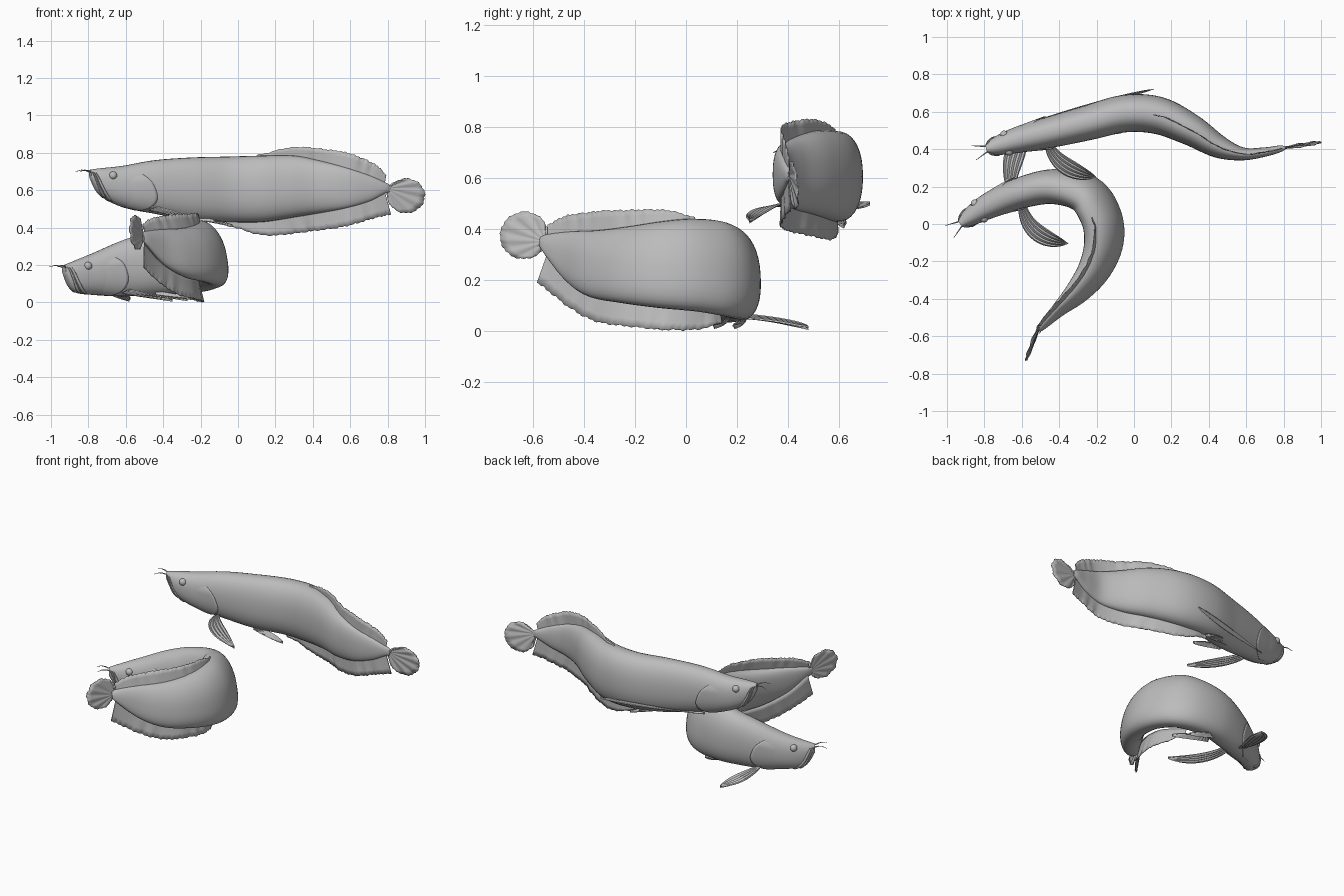
import bpy, bmesh, math
from mathutils import Vector

cube = bpy.data.objects.get("Cube")
if cube:
    bpy.data.objects.remove(cube)

SKIN = bpy.data.materials.new("fish_grey")
SKIN.use_nodes = True
SKIN.diffuse_color = (0.5, 0.5, 0.5, 1)
SKIN.node_tree.nodes["Principled BSDF"].inputs["Base Color"].default_value = (0.5, 0.5, 0.5, 1)
UP = Vector((0, 0, 1))


def finish(obj, thick=0):
    obj.data.materials.append(SKIN)
    bpy.ops.object.select_all(action="DESELECT")
    obj.select_set(True)
    bpy.context.view_layer.objects.active = obj
    if thick:
        mod = obj.modifiers.new("thickness", "SOLIDIFY")
        mod.thickness, mod.offset = thick, 0
    bpy.ops.object.shade_smooth_by_angle(angle=math.radians(50))


def sheet(name, fn, rows, cols, closed=False, thick=0):
    """Grid surface from fn(s, t); closed wraps t and caps both ends."""
    bm = bmesh.new()
    n = cols if closed else cols + 1
    grid = [[bm.verts.new(fn(i / rows, j / cols)) for j in range(n)] for i in range(rows + 1)]
    for a, b in zip(grid, grid[1:]):
        for j in range(cols):
            k = (j + 1) % n
            bm.faces.new((a[j], a[k], b[k], b[j]))
    if closed:
        bm.faces.new(grid[0])
        bm.faces.new(grid[-1])
    bmesh.ops.remove_doubles(bm, verts=bm.verts, dist=1e-5)
    bmesh.ops.recalc_face_normals(bm, faces=bm.faces)
    mesh = bpy.data.meshes.new(name)
    bm.to_mesh(mesh)
    bm.free()
    obj = bpy.data.objects.new(name, mesh)
    bpy.context.collection.objects.link(obj)
    finish(obj, thick)


def spline(keys, u):
    """Catmull-Rom value of a list of vectors at index u."""
    last = len(keys) - 1
    i = max(0, min(int(u), last - 1))
    f = u - i
    p = [Vector(keys[max(0, min(last, i + d))]) for d in (-1, 0, 1, 2)]
    return p[1] + f * 0.5 * (p[2] - p[0] + f * (
        2 * p[0] - 5 * p[1] + 4 * p[2] - p[3] + f * (3 * (p[1] - p[2]) + p[3] - p[0])))


def tube(name, points, radius):
    curve = bpy.data.curves.new(name, "CURVE")
    curve.dimensions = "3D"
    curve.bevel_depth, curve.bevel_resolution = radius, 2
    line = curve.splines.new("POLY")
    line.points.add(len(points) - 1)
    for k, (dot, p) in enumerate(zip(line.points, points)):
        dot.co = (*p, 1)
        dot.radius = 1 - 0.7 * k / (len(points) - 1)
    obj = bpy.data.objects.new(name, curve)
    bpy.context.collection.objects.link(obj)
    curve.materials.append(SKIN)


def blade(name, root, mid, tip, width, across=(0, 0, 0)):
    """Pleated paired fin along a bent centreline."""
    root, mid, tip = map(Vector, (root, mid, tip))

    def fn(s, t):
        p = (1 - s) ** 2 * root + 2 * s * (1 - s) * mid + s * s * tip
        d = (1 - s) * (mid - root) + s * (tip - mid)
        side = Vector(across) if any(across) else d.cross(UP).normalized()
        w = width * (0.35 + 1.3 * s) * (1 - s ** 3)
        pleat = 0.004 * math.sin(t * 9 * math.pi) * (0.3 + s)
        return p + side * w * (t - 0.5) + UP * (pleat - 0.02 * (t - 0.5) * (1 - s))
    sheet(name, fn, 14, 18, thick=0.005)


def fish(tag, keys, roll, tail_mid, flow):
    """keys: x, y, top, bottom, half width from snout to tail root; roll tips the rear body."""
    last = len(keys) - 1

    def frame(u):
        x, y, top, low, half = spline(keys, u)
        d = spline([k[:2] for k in keys], min(u + 0.1, last)) - spline([k[:2] for k in keys], max(u - 0.1, 0))
        d = Vector((d.x, d.y, 0)).normalized()
        half = max(half, 0.004)
        lean = roll * half * max(0, min(1, (u - 3.5) / 2))
        return Vector((x, y, 0)), d, Vector((d.y, -d.x, 0)), top, low, half, lean

    def skin(u, ang, grow=0.0):
        p, d, side, top, low, half, lean = frame(u)
        c, s = math.cos(ang), math.sin(ang)
        wide = math.copysign(abs(c) ** 0.88, c) * (half + grow) + lean * s
        tall = math.copysign(abs(s) ** 0.88, s) * ((top - low) / 2 + grow * 0.5)
        return p + side * wide + UP * ((top + low) / 2 + tall)

    sheet(tag + "_body", lambda s, t: skin(s * last, t * math.tau), 84, 36, closed=True)

    for sign, word in ((1, "left"), (-1, "right")):
        def turn(a):
            return a if sign > 0 else math.pi - a

        # gill cover: front and top sink into the skin, bowed rear edge stands proud
        def gill(s, t):
            rear = 2.5 + 0.5 * math.sin(math.pi * t)
            rise = s * min(1, 5 * (1 - t))
            return skin(1.95 + (rear - 1.95) * s, turn(-1.3 + 1.9 * t), -0.005 + 0.011 * rise)
        sheet(f"{tag}_{word}_gill_cover", gill, 12, 24, thick=0.003)

        # slanted lip and jaw plates
        for n, shift in enumerate((0.0, 0.28)):
            def jaw(s, t):
                a = 0.55 - 1.75 * s
                return skin(0.15 + shift + 0.95 * s + 0.2 * t, turn(a), 0.006 * math.sin(math.pi * t))
            sheet(f"{tag}_{word}_jaw_plate_{n + 1}", jaw, 14, 6, thick=0.003)

        # eye
        spot = skin(1.55, turn(0.5)) - frame(1.55)[2] * sign * 0.008
        bpy.ops.mesh.primitive_uv_sphere_add(segments=20, ring_count=12, radius=0.022, location=spot)
        bpy.context.object.name = f"{tag}_{word}_eye"
        finish(bpy.context.object)

        # barbel at the chin
        p, d, side, top = frame(0)[:4]
        start = p + UP * (top - 0.012) + side * sign * 0.015
        tube(f"{tag}_{word}_barbel",
             [start - d * 0.07 * f + side * sign * 0.025 * f + UP * 0.01 * math.sin(3 * f) for f in (0, 0.3, 0.6, 1)],
             0.004)

    # long ragged dorsal and anal fins
    def long_fin(name, first, end, heights, way):
        def fn(s, t):
            p, d, side, top, low, half, lean = frame(first + (end - first) * s)
            h = spline([(v, 0) for v in heights], s * (len(heights) - 1))[0]
            h += 0.002 * math.sin(s * 170) + 0.0015 * math.sin(s * 71)
            wave = 0.0025 * math.sin(s * 43 + 2 * math.sin(s * 17)) * t
            edge = top if way > 0 else low
            out = way * (h * t - 0.03 * (1 - t))
            return p + side * (lean + out * roll * 0.5 + wave) + d * 0.35 * h * t + UP * (edge + out)
        sheet(name, fn, 150, 4, thick=0.004)

    long_fin(tag + "_dorsal_fin", 5.85, last - 1, (0.005, 0.035, 0.052, 0.064, 0.074, 0.07, 0.06, 0.035), 1)
    long_fin(tag + "_anal_fin", 4.9, last - 1, (0.02, 0.065, 0.08, 0.085, 0.09, 0.088, 0.09, 0.11), -1)

    # round fan tail joined to the tail root, with shallow rays
    mid = Vector(tail_mid)
    flow = Vector((*flow, 0)).normalized()
    stem = frame(last)[0] + UP * (keys[-1][2] + keys[-1][3]) / 2 - flow * 0.02

    def fan(s, t):
        a = t * math.tau
        r = 0.1 + 0.002 * math.sin(a * 23) + 0.002 * math.sin(a * 9)
        rim = mid + flow * r * math.cos(a) + UP * r * 0.92 * math.sin(a)
        ray = 0.003 * math.sin(a * 7 + 2 * math.sin(a)) + 0.008 * math.sin(a)
        return stem.lerp(rim, s) + flow.cross(UP) * s * ray
    sheet(tag + "_tail_fin", fan, 6, 84, thick=0.005)


fish("upper_fish", [
    (-.79, .40, .71, .66, .02), (-.74, .415, .717, .575, .048), (-.62, .45, .73, .51, .07),
    (-.45, .49, .76, .475, .083), (-.25, .54, .775, .44, .093), (-.05, .59, .78, .43, .1),
    (.13, .58, .785, .43, .1), (.3, .505, .785, .455, .085), (.45, .415, .755, .48, .062),
    (.58, .375, .72, .505, .035), (.7, .385, .68, .54, .025), (.78, .402, .645, .58, .018),
    (.81, .408, .63, .59, .008)], 0, (.9, .422, .57), (.19, .03))
fish("lower_fish", [
    (-.93, 0, .2, .15, .02), (-.88, .035, .22, .06, .048), (-.77, .10, .265, .04, .07),
    (-.61, .165, .335, .033, .083), (-.43, .20, .39, .04, .093), (-.26, .16, .43, .05, .1),
    (-.175, .035, .44, .075, .1), (-.162, -.10, .43, .09, .095), (-.21, -.24, .41, .11, .08),
    (-.30, -.36, .395, .135, .06), (-.405, -.46, .39, .2, .035), (-.49, -.545, .38, .3, .02),
    (-.51, -.57, .37, .33, .01)], .45, (-.543, -.635, .375), (-.055, -.15))

# paired fins
blade("upper_fish_left_pectoral_fin", (-.46, .44, .5), (-.42, .29, .5), (-.2, .25, .43), .1)
blade("upper_fish_right_pectoral_fin", (-.52, .55, .5), (-.2, .65, .48), (.11, .722, .5), .04, (0, .5, .8))
blade("upper_fish_left_pelvic_fin", (-.24, .51, .45), (-.14, .5, .44), (-.03, .505, .41), .05)
blade("upper_fish_right_pelvic_fin", (-.24, .57, .45), (-.14, .6, .44), (-.03, .62, .41), .05)
blade("lower_fish_left_pectoral_fin", (-.6, .12, .06), (-.58, -.08, .05), (-.35, -.105, .012), .1)
blade("lower_fish_right_pectoral_fin", (-.66, .18, .06), (-.67, .36, .05), (-.58, .48, .012), .12)
blade("lower_fish_left_pelvic_fin", (-.44, .16, .05), (-.3, .15, .03), (-.2, .11, .015), .05)
blade("lower_fish_right_pelvic_fin", (-.44, .22, .05), (-.36, .22, .03), (-.27, .19, .015), .05)
